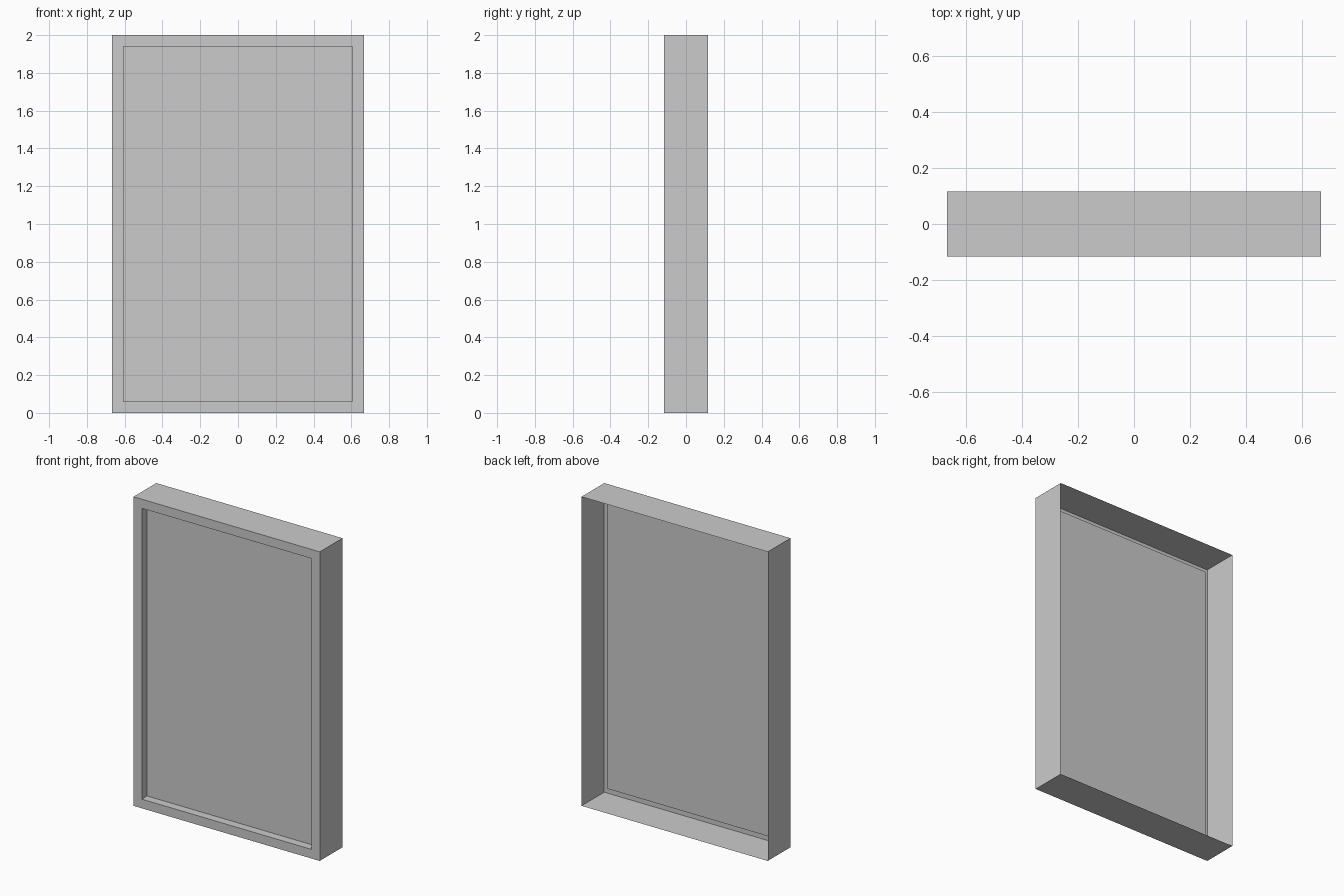
import bpy, bmesh
from mathutils import Vector

if "Cube" in bpy.data.objects:
    bpy.data.objects.remove(bpy.data.objects["Cube"])

W, D, H = 1.333, 0.232, 2.0
BORDER, RECESS = 0.059, 0.054

# Thin-walled casing, open at the back
bm = bmesh.new()
bmesh.ops.create_cube(bm, size=1)
bmesh.ops.scale(bm, vec=(W, D, H), verts=bm.verts)
bmesh.ops.translate(bm, vec=(0, 0, H / 2), verts=bm.verts)
back = [f for f in bm.faces if f.normal.y > 0.9]
bmesh.ops.delete(bm, geom=back, context='FACES_ONLY')

# Front border and recessed panel
front = next(f for f in bm.faces if f.normal.y < -0.9)
bmesh.ops.inset_region(bm, faces=[front], thickness=BORDER, use_even_offset=True)
panel = bmesh.ops.extrude_discrete_faces(bm, faces=[front])["faces"][0]
bmesh.ops.translate(bm, vec=Vector((0, RECESS, 0)), verts=panel.verts)

mesh = bpy.data.meshes.new("framed_panel")
bm.to_mesh(mesh)
bm.free()
obj = bpy.data.objects.new("framed_panel", mesh)
bpy.context.collection.objects.link(obj)
